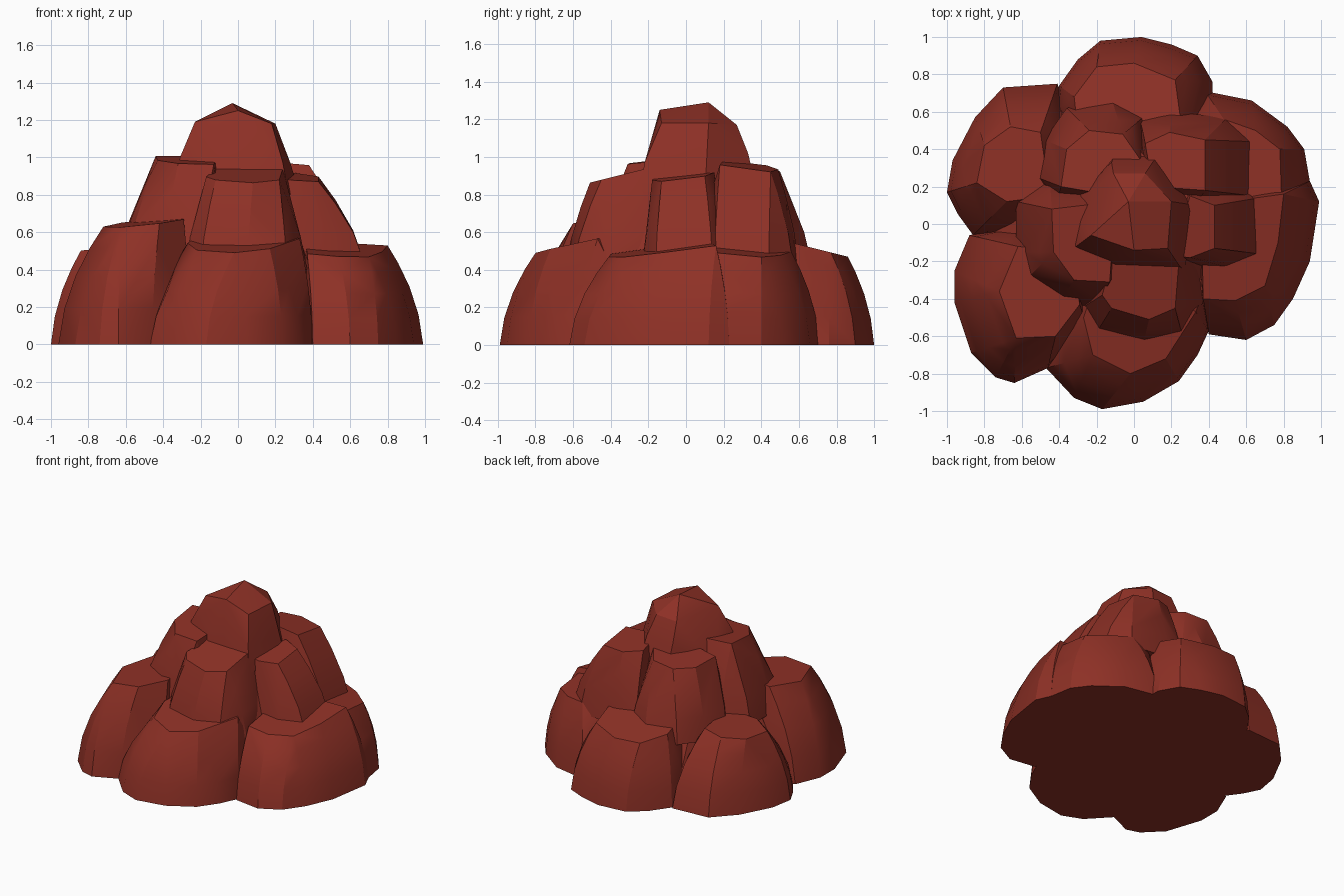
import bpy, bmesh, math

# one brick-red stone material
stone = bpy.data.materials.new("red stone")
stone.diffuse_color = (0.27, 0.03, 0.019, 1)


def hull(name, points):
    """Faceted boulder: convex hull of the points, merged into flat facets."""
    bm = bmesh.new()
    for p in points:
        bm.verts.new(p)
    res = bmesh.ops.convex_hull(bm, input=bm.verts[:])
    junk = {g for g in res["geom_interior"] + res["geom_unused"]
            if isinstance(g, bmesh.types.BMVert)}
    bmesh.ops.delete(bm, geom=[v for v in junk if v.is_valid], context='VERTS')
    bmesh.ops.dissolve_limit(bm, angle_limit=math.radians(4),
                             verts=bm.verts[:], edges=bm.edges[:])
    bmesh.ops.recalc_face_normals(bm, faces=bm.faces[:])
    me = bpy.data.meshes.new(name)
    bm.to_mesh(me)
    bm.free()
    me.materials.append(stone)
    ob = bpy.data.objects.new(name, me)
    bpy.context.collection.objects.link(ob)
    bpy.context.view_layer.objects.active = ob
    ob.select_set(True)
    bpy.ops.object.shade_smooth_by_angle(angle=math.radians(25))
    ob.select_set(False)


# (height fraction, share of the way from foot outline to top outline)
ROUND = [(0, 0), (0.3, 0.13), (0.58, 0.38), (0.82, 0.7), (1, 1)]
STEEP = [(0, 0), (0.35, 0.22), (0.72, 0.62), (1, 1)]


def boulder(name, foot, top, z0, z1, tilt=(0, 0), profile=ROUND):
    """foot: outline at z0; top: corners of the tilted top face around height z1."""
    n = len(top)
    cx = sum(p[0] for p in top) / n
    cy = sum(p[1] for p in top) / n
    pts = []

    def height(x, y):
        return z1 + tilt[0] * (x - cx) + tilt[1] * (y - cy)

    for x, y in foot:
        # nearest top corner is where this rib of the boulder ends
        tx, ty = min(top, key=lambda p: (p[0] - x) ** 2 + (p[1] - y) ** 2)
        for f, s in profile:
            pts.append((x + (tx - x) * s, y + (ty - y) * s,
                        z0 + (height(tx, ty) - z0) * f))
    pts += [(x, y, height(x, y)) for x, y in top]
    hull(name, pts)


# lower ring of boulders, standing on the ground
boulder("lower_back_left",
        [(-1, .17), (-.97, .34), (-.85, .57), (-.7, .73), (-.41, .75), (-.3, .5),
         (-.4, -.05), (-.62, -.07), (-.86, -.06), (-.94, .05)],
        [(-.84, .22), (-.8, .42), (-.66, .52), (-.5, .49), (-.45, .15), (-.68, .12)],
        0, .52, (.1, 0))
boulder("lower_front_left",
        [(-.96, -.25), (-.96, -.42), (-.87, -.69), (-.74, -.82), (-.64, -.85),
         (-.46, -.77), (-.25, -.55), (-.25, -.1), (-.6, 0), (-.88, -.06)],
        [(-.72, -.36), (-.63, -.61), (-.42, -.6), (-.29, -.43), (-.34, -.15), (-.62, -.12)],
        0, .65, (.1, .05))
boulder("lower_front",
        [(-.47, -.77), (-.32, -.93), (-.17, -.99), (.05, -.95), (.24, -.84),
         (.34, -.7), (.4, -.57), (.4, -.3), (-.3, -.3), (-.45, -.6)],
        [(-.27, -.5), (-.22, -.7), (-.02, -.8), (.17, -.72), (.33, -.47), (.1, -.3), (-.22, -.35)],
        0, .54, (.03, .2))
boulder("lower_right",
        [(.99, .12), (.97, -.02), (.94, -.2), (.85, -.4), (.75, -.54), (.6, -.62),
         (.4, -.59), (.35, -.4), (.3, .1), (.55, .27), (.94, .23)],
        [(.8, .16), (.77, -.1), (.7, -.33), (.54, -.41), (.37, -.4), (.36, .1)],
        0, .5, (-.08, .14))
boulder("lower_back_right",
        [(.95, .17), (.92, .25), (.91, .4), (.82, .52), (.63, .66), (.5, .68), (.38, .71),
         (.2, .5), (.4, 0), (.85, .05)],
        [(.79, .1), (.79, .2), (.78, .4), (.65, .5), (.48, .56), (.3, .5), (.45, .1)],
        0, .5, (-.15, -.1))
boulder("lower_back",
        [(-.42, .6), (-.4, .74), (-.3, .88), (-.18, .98), (.04, 1), (.2, .96),
         (.34, .9), (.42, .76), (.42, .58), (.3, .35), (-.3, .35)],
        [(-.32, .68), (-.2, .84), (0, .86), (.22, .77), (.25, .55), (-.3, .5)],
        0, .51, (0, -.25))

# middle ring of boulders, resting on the lower ring
boulder("middle_left",
        [(-.63, .12), (-.63, -.15), (-.59, -.31), (-.4, -.42), (-.2, -.46), (-.05, -.2),
         (-.1, .25), (-.45, .25)],
        [(-.44, .08), (-.43, -.15), (-.32, -.3), (-.13, -.31), (-.1, .12)],
        .45, .985, (-.02, .1), STEEP)
boulder("middle_front",
        [(-.28, -.45), (-.2, -.58), (.05, -.64), (.26, -.6), (.37, -.42), (.34, -.15), (-.2, -.15)],
        [(-.17, -.38), (-.12, -.45), (.08, -.51), (.22, -.45), (.24, -.2), (-.12, -.2)],
        .4, .9, (0, .25), STEEP)
boulder("middle_right",
        [(.67, -.16), (.67, .14), (.55, .22), (.2, .22), (.2, -.22), (.5, -.23)],
        [(.43, -.13), (.43, .1), (.3, .15), (.2, -.17), (.3, -.18)],
        .45, .89, (-.1, .12), STEEP)
boulder("middle_back_right",
        [(.64, .15), (.64, .44), (.5, .57), (.2, .6), (.03, .57), (0, .2), (.3, .05)],
        [(.38, .18), (.38, .45), (.19, .49), (.06, .43), (.1, .2)],
        .42, .95, (-.1, -.14), STEEP)
boulder("middle_back_left",
        [(-.52, .25), (-.48, .45), (-.36, .62), (-.12, .67), (.06, .58), (.12, .3),
         (-.1, .1), (-.42, .1)],
        [(-.39, .2), (-.36, .4), (-.24, .5), (-.06, .48), (.03, .35), (-.1, .15)],
        .42, .94, (.05, -.1), STEEP)

# solid cores filling the gaps between the boulders
hull("lower_core",
     [(-.83, -.06, 0), (-.44, -.71, 0), (.37, -.58, 0), (.9, .17, 0), (.41, .69, 0),
      (-.4, .72, 0), (-.6, -.05, .45), (-.3, -.5, .45), (.34, -.42, .42),
      (.68, .17, .44), (.3, .52, .46), (-.38, .5, .46)])
hull("upper_core",
     [(-.5, -.05, .4), (-.24, -.45, .4), (.36, -.3, .4), (.52, .17, .4),
      (.06, .55, .4), (-.42, .22, .4), (-.28, -.08, .88), (-.14, -.22, .88),
      (.24, -.2, .85), (.3, .14, .88), (.04, .38, .88), (-.26, .17, .88)])

# peak stone: irregular ridge-topped block
hull("peak",
     [(-.36, -.12, .8), (-.1, -.25, .8), (.27, -.25, .8), (.33, .1, .8),
      (.14, .38, .8), (-.1, .38, .8), (-.34, .1, .8),
      (-.31, -.12, 1), (-.1, -.2, 1), (.24, -.22, .97), (.28, .05, .97), (.1, .33, 1.02),
      (-.23, -.06, 1.19), (0, -.14, 1.25), (.18, -.13, 1.18), (.2, .12, 1.18),
      (-.03, .12, 1.29), (-.12, .33, 1.02), (-.11, .27, 1.16), (.06, .27, 1.17)])
